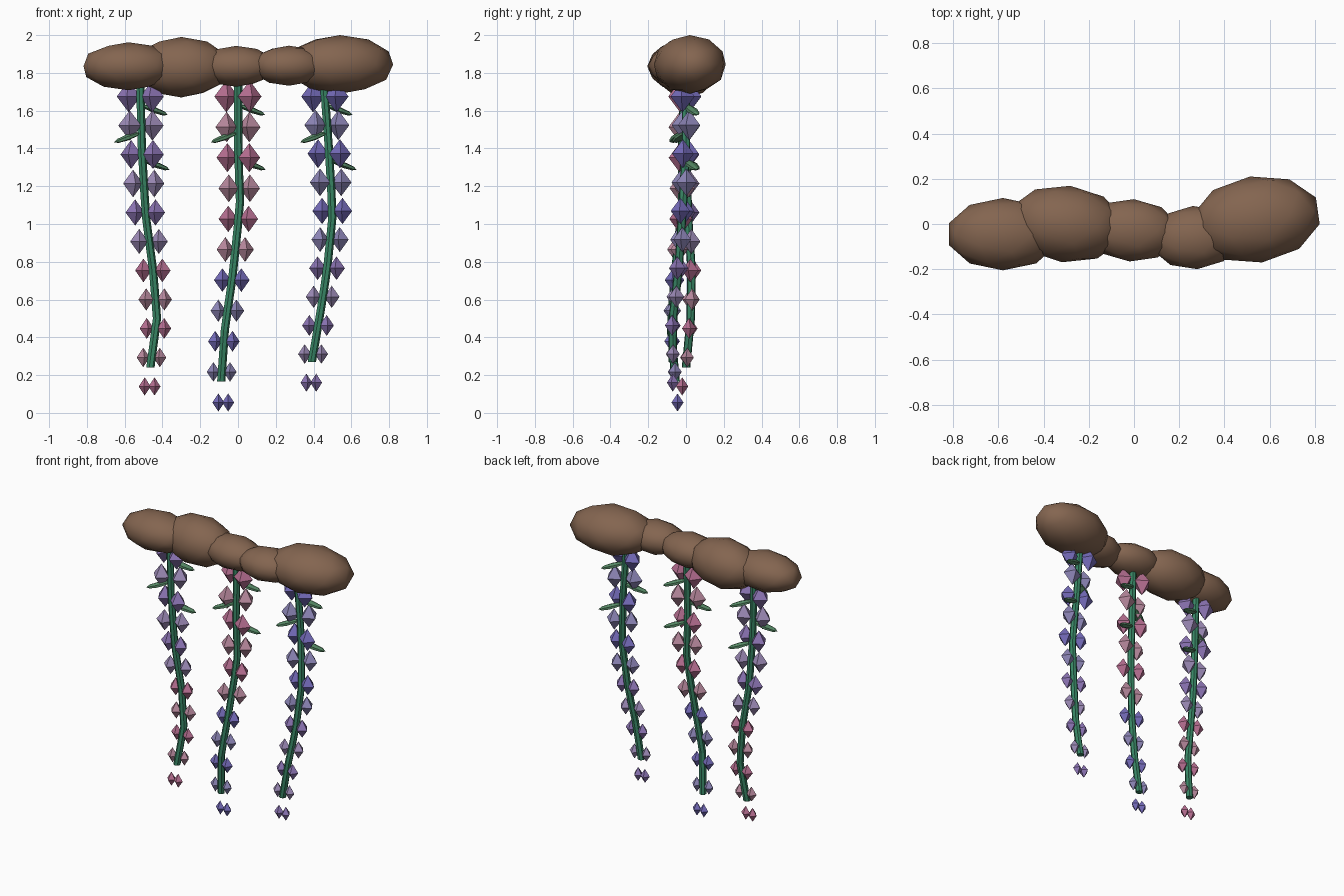
import bpy, bmesh, math, random
from mathutils import Vector, Matrix

if "Cube" in bpy.data.objects:
    bpy.data.objects.remove(bpy.data.objects["Cube"])

random.seed(4)


def material(name, rgb):
    m = bpy.data.materials.new(name)
    m.diffuse_color = (*rgb, 1)
    m.use_nodes = True
    m.node_tree.nodes["Principled BSDF"].inputs["Base Color"].default_value = m.diffuse_color
    return m


BROWN = material("bark", (0.23, 0.13, 0.08))
GREEN = material("stem_green", (0.04, 0.24, 0.13))
LEAF = material("leaf_green", (0.10, 0.27, 0.14))
PURPLE = (material("purple", (0.27, 0.18, 0.47)), material("pale_purple", (0.34, 0.26, 0.48)))
PINK = (material("pink", (0.48, 0.16, 0.29)), material("pale_pink", (0.48, 0.25, 0.34)))
BLUE = (material("blue", (0.18, 0.15, 0.50)), material("pale_blue", (0.27, 0.24, 0.48)))


def add_object(name, bm, mats, smooth=False):
    bmesh.ops.recalc_face_normals(bm, faces=bm.faces)
    for f in bm.faces:
        f.smooth = smooth
    me = bpy.data.meshes.new(name)
    bm.to_mesh(me)
    bm.free()
    for m in mats:
        me.materials.append(m)
    ob = bpy.data.objects.new(name, me)
    bpy.context.collection.objects.link(ob)
    return ob


# Branch: overlapping stretched icospheres (centre, radii, yaw in degrees)
blobs = [((-0.58, -0.045, 1.835), (0.25, 0.16, 0.127), 0),
         ((-0.30, 0.0, 1.83), (0.26, 0.17, 0.16), -6),
         ((-0.01, -0.028, 1.835), (0.21, 0.138, 0.108), -4),
         ((0.27, -0.06, 1.838), (0.20, 0.14, 0.106), 4),
         ((0.54, 0.02, 1.845), (0.29, 0.192, 0.155), 8)]
for i, (c, r, yaw) in enumerate(blobs):
    bm = bmesh.new()
    mat = (Matrix.Translation(c) @ Matrix.Rotation(math.radians(yaw), 4, 'Z')
           @ Matrix.Diagonal((*r, 1)))
    bmesh.ops.create_icosphere(bm, subdivisions=2, radius=1, matrix=mat)
    add_object(f"branch_lump_{i + 1}", bm, [BROWN], smooth=True)


def along(path, z):
    """Point on a descending path at height z."""
    for a, b in zip(path, path[1:]):
        if z >= b.z - 1e-6:
            return a.lerp(b, min(1, max(0, (a.z - z) / (a.z - b.z))))
    return path[-1].copy()


def tube(name, pts, radius, sides=7):
    bm = bmesh.new()
    rings = []
    for p in pts:
        rings.append([bm.verts.new(p + Vector((radius * math.cos(t), radius * math.sin(t), 0)))
                      for t in (2 * math.pi * k / sides for k in range(sides))])
    for a, b in zip(rings, rings[1:]):
        for k in range(sides):
            bm.faces.new((a[k], a[k - 1], b[k - 1], b[k]))
    bm.faces.new(rings[0])
    bm.faces.new(rings[-1])
    add_object(name, bm, [GREEN])


def blossom(bm, c, r, h, turn, index):
    """Four-sided double pyramid."""
    ring = [bm.verts.new(c + Vector((r * math.cos(turn + k * math.pi / 2),
                                     r * math.sin(turn + k * math.pi / 2), 0))) for k in range(4)]
    for s in (h, -h):
        tip = bm.verts.new(c + Vector((0, 0, s)))
        for k in range(4):
            bm.faces.new((ring[k], ring[k - 1], tip)).material_index = index


# Hanging strands: path points (the last is the loose tip cluster), colours of upper and lower rows
strands = {
    "left": ([(-0.52, 0, 1.8), (-0.51, 0, 1.4), (-0.49, 0.01, 1.05), (-0.45, 0.03, 0.75),
              (-0.43, 0.025, 0.5), (-0.465, 0, 0.24), (-0.468, -0.02, 0.14)], PURPLE, PINK),
    "middle": ([(0, -0.01, 1.8), (0.0, -0.02, 1.4), (0.01, -0.02, 1.1), (-0.03, -0.06, 0.72),
                (-0.07, -0.08, 0.45), (-0.09, -0.055, 0.165), (-0.078, -0.045, 0.055)], PINK, BLUE),
    "right": ([(0.45, 0.0, 1.8), (0.48, 0.0, 1.4), (0.5, -0.02, 1.05), (0.47, -0.04, 0.75),
               (0.43, -0.07, 0.5), (0.39, -0.07, 0.27), (0.388, -0.07, 0.16)], BLUE, PURPLE),
}
ROWS = 11
for side, (pts, upper, lower) in strands.items():
    path = [Vector(p) for p in pts]
    top_z, end_z = 1.675, path[-1].z

    # Stem, resampled for an even bend
    n = 12
    zs = [1.8 + (path[-2].z - 1.8) * k / n for k in range(n + 1)]
    tube(f"{side}_stem", [along(path, z) for z in zs], 0.023)

    # Paired blossoms shrinking towards the tip
    bm = bmesh.new()
    for row in range(ROWS):
        t = row / (ROWS - 1)
        c = along(path, top_z + (end_z - top_z) * t)
        r, h = 0.064 - 0.032 * t, 0.084 - 0.036 * t
        spread = 0.062 - 0.02 * t if row < ROWS - 1 else 0.026
        base = 0 if row < 6 else 2
        for s in (-1, 1):
            off = Vector((s * spread, s * (0.018 if row % 2 else -0.018) * (1 - t), 0))
            blossom(bm, c + off, r, h, random.uniform(-0.3, 0.3), base + row % 2)
    add_object(f"{side}_blossoms", bm, [*upper, *lower])

    # Leaves alternating sides near the top
    for i, (z, s) in enumerate(((1.63, 1), (1.485, -1), (1.34, 1))):
        bm = bmesh.new()
        d = Vector((0.9 * s, 0.38 * s, -0.33)).normalized()
        centre = along(path, z) + d * 0.085
        mat = (Matrix.Translation(centre) @ d.to_track_quat('Z', 'Y').to_matrix().to_4x4()
               @ Matrix.Diagonal((0.032, 0.016, 0.08, 1)))
        bmesh.ops.create_uvsphere(bm, u_segments=6, v_segments=4, radius=1, matrix=mat)
        add_object(f"{side}_leaf_{i + 1}", bm, [LEAF])
